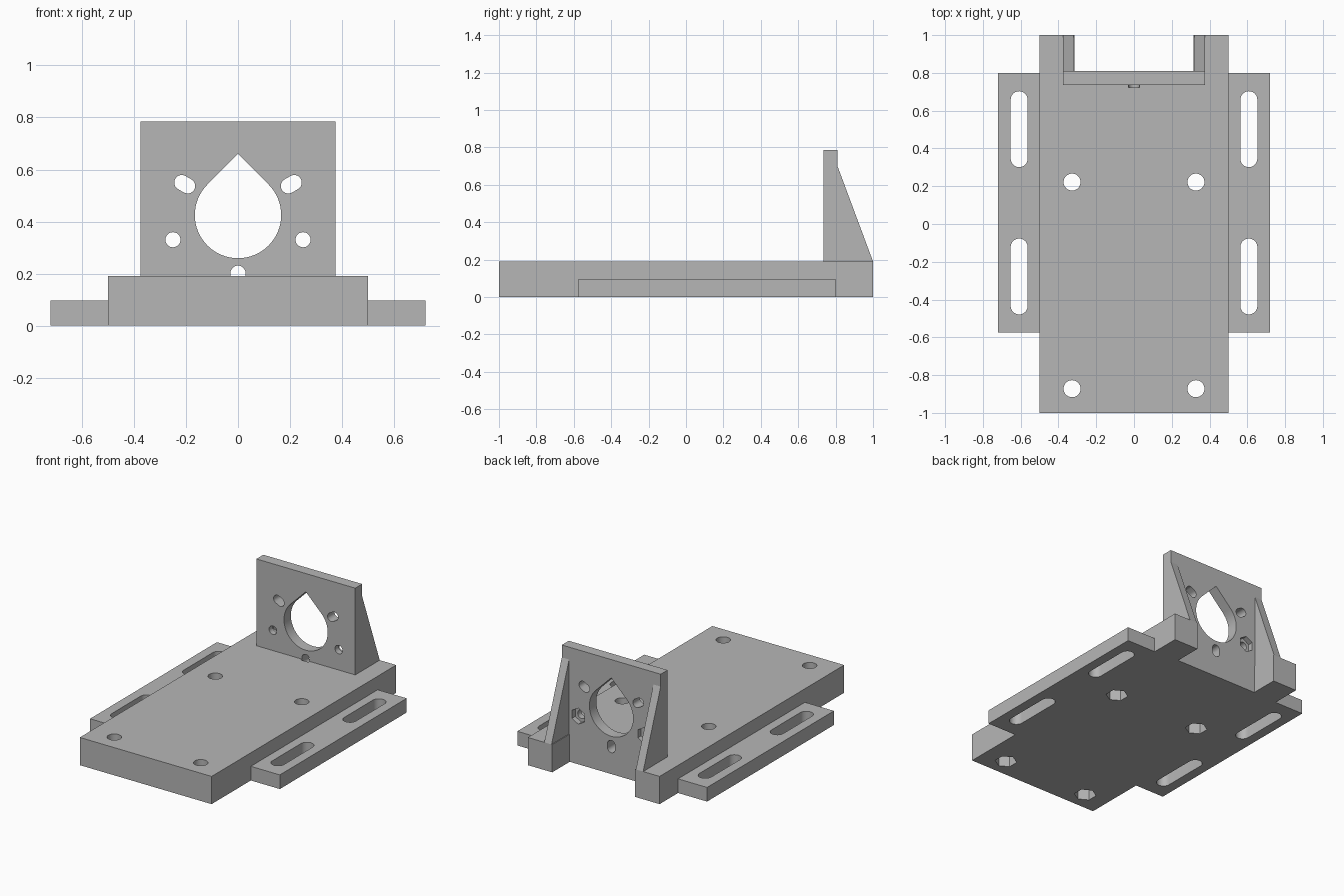
import bpy, bmesh
from math import sin, cos, pi, radians, sqrt

if "Cube" in bpy.data.objects:
    bpy.data.objects.remove(bpy.data.objects["Cube"], do_unlink=True)

grey = bpy.data.materials.new("plain_grey")
grey.use_nodes = True
COLOUR = (0.47, 0.47, 0.47, 1)
grey.diffuse_color = COLOUR
grey.node_tree.nodes["Principled BSDF"].inputs["Base Color"].default_value = COLOUR


def prism(name, outline, axis, start, end):
    """Extrude a 2D outline along an axis."""
    place = {"X": lambda u, v, w: (w, u, v),
             "Y": lambda u, v, w: (u, w, v),
             "Z": lambda u, v, w: (u, v, w)}[axis]
    bm = bmesh.new()
    rings = [[bm.verts.new(place(u, v, w)) for u, v in outline] for w in (start, end)]
    for ring in rings:
        bm.faces.new(ring)
    n = len(outline)
    for i in range(n):
        j = (i + 1) % n
        bm.faces.new((rings[0][i], rings[0][j], rings[1][j], rings[1][i]))
    bmesh.ops.recalc_face_normals(bm, faces=bm.faces)
    mesh = bpy.data.meshes.new(name)
    bm.to_mesh(mesh)
    bm.free()
    mesh.materials.append(grey)
    obj = bpy.data.objects.new(name, mesh)
    bpy.context.collection.objects.link(obj)
    return obj


def rect(u0, u1, v0, v1):
    return [(u0, v0), (u1, v0), (u1, v1), (u0, v1)]


def polygon(u, v, r, sides=40, turn=0):
    return [(u + r * cos(turn + 2 * pi * i / sides), v + r * sin(turn + 2 * pi * i / sides))
            for i in range(sides)]


def slot(u, v, r, half, turn):
    """Rounded slot whose end centres lie half to each side along turn."""
    pts = []
    for side in (0, pi):
        a = turn + side
        pts += [(u + half * cos(a) + r * cos(a - pi / 2 + pi * i / 16),
                 v + half * sin(a) + r * sin(a - pi / 2 + pi * i / 16)) for i in range(17)]
    return pts


def cut(obj, outlines, axis, start, end):
    for outline in outlines:
        cutter = prism("cutter", outline, axis, start, end)
        cutter.hide_render = True
        mod = obj.modifiers.new("cut", "BOOLEAN")
        mod.operation = "DIFFERENCE"
        mod.solver = "EXACT"
        mod.object = cutter
        bpy.context.view_layer.objects.active = obj
        bpy.ops.object.modifier_apply(modifier=mod.name)
        bpy.data.objects.remove(cutter, do_unlink=True)


TOP, BACK, NOTCH = 0.19, 0.81, 0.315

# Base plate, open at the rear behind the upright
base = prism("base_plate", [(-0.5, -1), (0.5, -1), (0.5, 1), (NOTCH, 1), (NOTCH, BACK),
                            (-NOTCH, BACK), (-NOTCH, 1), (-0.5, 1)], "Z", 0, TOP)
holes = [(s * 0.328, y) for s in (-1, 1) for y in (0.222, -0.872)]
cut(base, [polygon(x, y, 0.045) for x, y in holes], "Z", -0.1, 0.3)
# Nut pockets underneath
cut(base, [polygon(x, y, 0.07, 6, pi / 2) for x, y in holes], "Z", -0.1, 0.09)

# Slotted side flanges
flanges = []
for side, label in ((1, "left"), (-1, "right")):
    xs = sorted((side * 0.5, side * 0.72))
    flange = prism(label + "_flange", rect(*xs, -0.575, 0.8), "Z", 0, 0.097)
    cut(flange, [slot(side * 0.608, y, 0.045, 0.156, pi / 2) for y in (0.502, -0.278)],
        "Z", -0.1, 0.2)
    flanges.append(flange)

# Upright motor plate with teardrop opening
upright = prism("motor_plate", rect(-0.375, 0.375, TOP, 0.785), "Y", 0.735, BACK)
CZ, R = 0.425, 0.166
arc = [radians(135 + 270 * i / 48) for i in range(49)]
teardrop = [(R * cos(a), CZ + R * sin(a)) for a in arc] + [(0, CZ + R * sqrt(2))]
cut(upright, [teardrop], "Y", 0.6, 0.9)

# Radial screw slots, the lowest also running into the base
radial = [slot(0.2365 * cos(a), CZ + 0.2365 * sin(a), 0.029, 0.013, a)
          for a in (radians(30), radians(150), radians(270))]
cut(upright, radial, "Y", 0.722, 0.9)
cut(base, radial[2:], "Y", 0.722, 0.9)

# Round screw holes with nut pockets at the rear
sides = (-0.25, 0.25)
cut(upright, [polygon(x, 0.33, 0.029) for x in sides], "Y", 0.6, 0.9)
cut(upright, [polygon(x, 0.33, 0.055, 6, pi / 2) for x in sides], "Y", 0.775, 0.9)

# Triangular gussets
gussets = []
for side, label in ((1, "left"), (-1, "right")):
    gussets.append(prism(label + "_gusset", [(BACK, TOP), (1, TOP), (BACK, 0.7)], "X",
                         side * 0.32, side * 0.375))

# Smooth hole walls, crisp edges
bpy.ops.object.select_all(action="DESELECT")
for obj in [base, upright] + flanges:
    obj.select_set(True)
bpy.context.view_layer.objects.active = base
bpy.ops.object.shade_smooth_by_angle(angle=radians(30))
